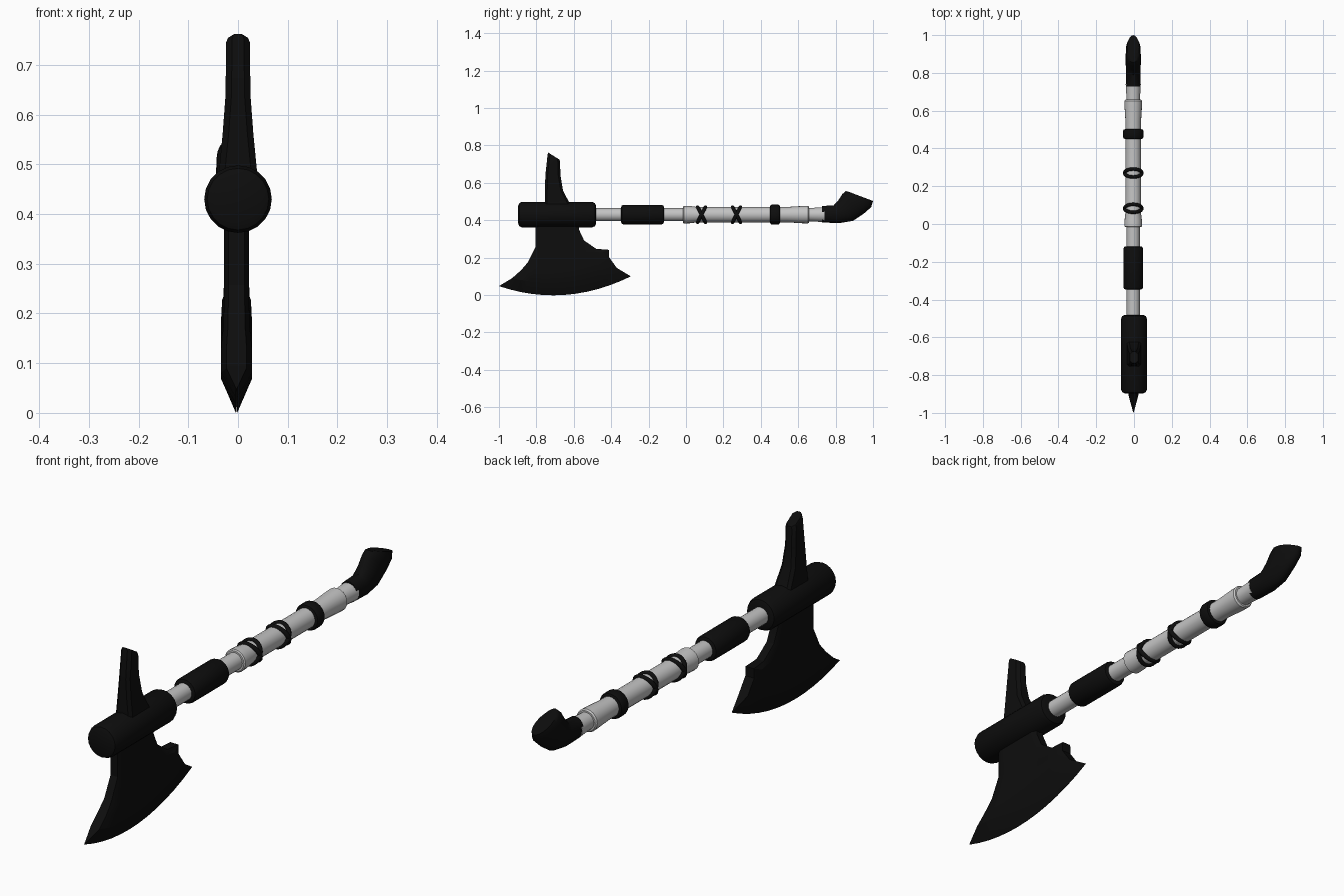
import bpy, bmesh, math
from mathutils import Vector, Matrix

cube = bpy.data.objects.get("Cube")
if cube:
    bpy.data.objects.remove(cube, do_unlink=True)

AXIS_X, AXIS_Z = -0.004, 0.43


def material(name, value):
    mat = bpy.data.materials.new(name)
    mat.use_nodes = True
    colour = (value, value, value, 1)
    mat.diffuse_color = colour
    mat.node_tree.nodes["Principled BSDF"].inputs["Base Color"].default_value = colour
    return mat


BLACK = material("black", 0.004)
GREY = material("light grey", 0.55)


def loft(name, rings, mat, angle=35):
    """Skin equal-length closed rings and cap both ends."""
    bm = bmesh.new()
    rows = [[bm.verts.new(p) for p in ring] for ring in rings]
    n = len(rows[0])
    for a, b in zip(rows, rows[1:]):
        for i in range(n):
            j = (i + 1) % n
            bm.faces.new((a[i], a[j], b[j], b[i]))
    bm.faces.new(rows[0])
    bm.faces.new(rows[-1])
    bmesh.ops.remove_doubles(bm, verts=bm.verts, dist=1e-5)
    bmesh.ops.recalc_face_normals(bm, faces=bm.faces)
    mesh = bpy.data.meshes.new(name)
    bm.to_mesh(mesh)
    bm.free()
    mesh.materials.append(mat)
    obj = bpy.data.objects.new(name, mesh)
    bpy.context.collection.objects.link(obj)
    bpy.ops.object.select_all(action="DESELECT")
    obj.select_set(True)
    bpy.context.view_layer.objects.active = obj
    bpy.ops.object.shade_smooth_by_angle(angle=math.radians(angle))
    return obj


def lathe(name, profile, mat, x=AXIS_X, sides=20):
    """Turn (y, radius) points around the handle axis."""
    turns = [2 * math.pi * i / sides for i in range(sides)]
    return loft(name, [[(x + r * math.cos(t), y, AXIS_Z + r * math.sin(t))
                        for t in turns] for y, r in profile], mat)


def rounded(y0, y1, r, b):
    """Profile of a cylinder with rounded rims."""
    return [(y0, r - b), (y0 + b * 0.3, r - b * 0.3), (y0 + b, r),
            (y1 - b, r), (y1 - b * 0.3, r - b * 0.3), (y1, r - b)]


# Turned parts along the handle
lathe("head_socket", rounded(-0.897, -0.481, 0.068, 0.02), BLACK, x=0)
lathe("shaft", [(-0.5, 0.035), (0.64, 0.035), (0.69, 0.037), (0.74, 0.04)], GREY)
lathe("sleeve", rounded(-0.347, -0.118, 0.052, 0.012), BLACK)
lathe("grip", [(-0.016, 0.042), (-0.012, 0.047), (0.02, 0.046), (0.06, 0.041),
               (0.54, 0.041), (0.62, 0.046), (0.652, 0.047), (0.658, 0.042)], GREY)
band = lathe("grip_band", rounded(0.45, 0.502, 0.054, 0.01), BLACK)

# Crossed cord ties around the grip
for n, y in enumerate((0.083, 0.27), 1):
    for side, tilt in (("a", 27), ("b", -27)):
        bpy.ops.mesh.primitive_torus_add(
            major_segments=24, minor_segments=8, major_radius=0.046,
            minor_radius=0.0095, location=(AXIS_X, y, AXIS_Z),
            rotation=(math.radians(90 + tilt), 0, 0))
        tie = bpy.context.object
        tie.name = f"grip_tie_{n}_{side}"
        tie.data.materials.append(BLACK)
        bpy.ops.object.shade_smooth_by_angle(angle=math.radians(60))

# Upturned pommel: (upper y, z), (lower y, z), half width
sections = [((0.727, 0.476), (0.727, 0.388), 0.038),
            ((0.79, 0.480), (0.82, 0.385), 0.039),
            ((0.815, 0.508), (0.893, 0.397), 0.040),
            ((0.836, 0.540), (0.95, 0.435), 0.040),
            ((0.855, 0.556), (0.99, 0.470), 0.039),
            ((0.868, 0.553), (1.0, 0.503), 0.032)]
rings = []
for top, low, w in sections:
    top, low = Vector((0, *top)), Vector((0, *low))
    mid, half = (top + low) / 2, (top - low) / 2
    rings.append([mid + half * math.cos(t) + Vector((AXIS_X + w * math.sin(t), 0, 0))
                  for t in [2 * math.pi * i / 20 for i in range(20)]])
loft("pommel", rings, BLACK, 40)

# Rear spike: z front, z back, y front, y back, half width
spike = [(0.45, 0.45, -0.754, -0.60, 0.042), (0.50, 0.49, -0.754, -0.622, 0.037),
         (0.56, 0.56, -0.754, -0.658, 0.031), (0.64, 0.64, -0.752, -0.671, 0.025),
         (0.752, 0.715, -0.740, -0.674, 0.024), (0.762, 0.724, -0.737, -0.676, 0.020)]
rings = []
for zf, zb, yf, yb, w in spike:
    c = 0.012
    slope = (zb - zf) / (yb - yf)
    pts = [(-w + c, yf), (w - c, yf), (w, yf + c), (w, yb - c),
           (w - c, yb), (-w + c, yb), (-w, yb - c), (-w, yf + c)]
    rings.append([(x, y, zf + slope * (y - yf)) for x, y in pts])
loft("spike", rings, BLACK, 30)

# Bearded blade: front end, back end, sag of the row, half thickness
rows = [((-0.805, 0.42), (-0.575, 0.42), 0.0, 0.025),
        ((-0.805, 0.35), (-0.572, 0.35), 0.0, 0.025),
        ((-0.805, 0.257), (-0.545, 0.292), 0.02, 0.025),
        ((-0.845, 0.176), (-0.48, 0.247), 0.02, 0.026),
        ((-0.865, 0.152), (-0.412, 0.242), 0.025, 0.029),
        ((-0.885, 0.130), (-0.412, 0.203), 0.03, 0.031),
        ((-0.93, 0.090), (-0.37, 0.145), 0.045, 0.031),
        ((-1.0, 0.048), (-0.295, 0.100), 0.073, 0.0008)]
COLS = 12
rings = []
for front, back, sag, w in rows:
    face = []
    for i in range(COLS + 1):
        t = i / COLS
        y = front[0] + (back[0] - front[0]) * t
        z = front[1] + (back[1] - front[1]) * t - sag * 4 * t * (1 - t)
        face.append((w * (0.65 if i in (0, COLS) else 1), y, z))
    rings.append([(-0.003 + x, y, z) for x, y, z in face]
                 + [(-0.003 - x, y, z) for x, y, z in reversed(face)])
loft("blade", rings, BLACK, 25)
